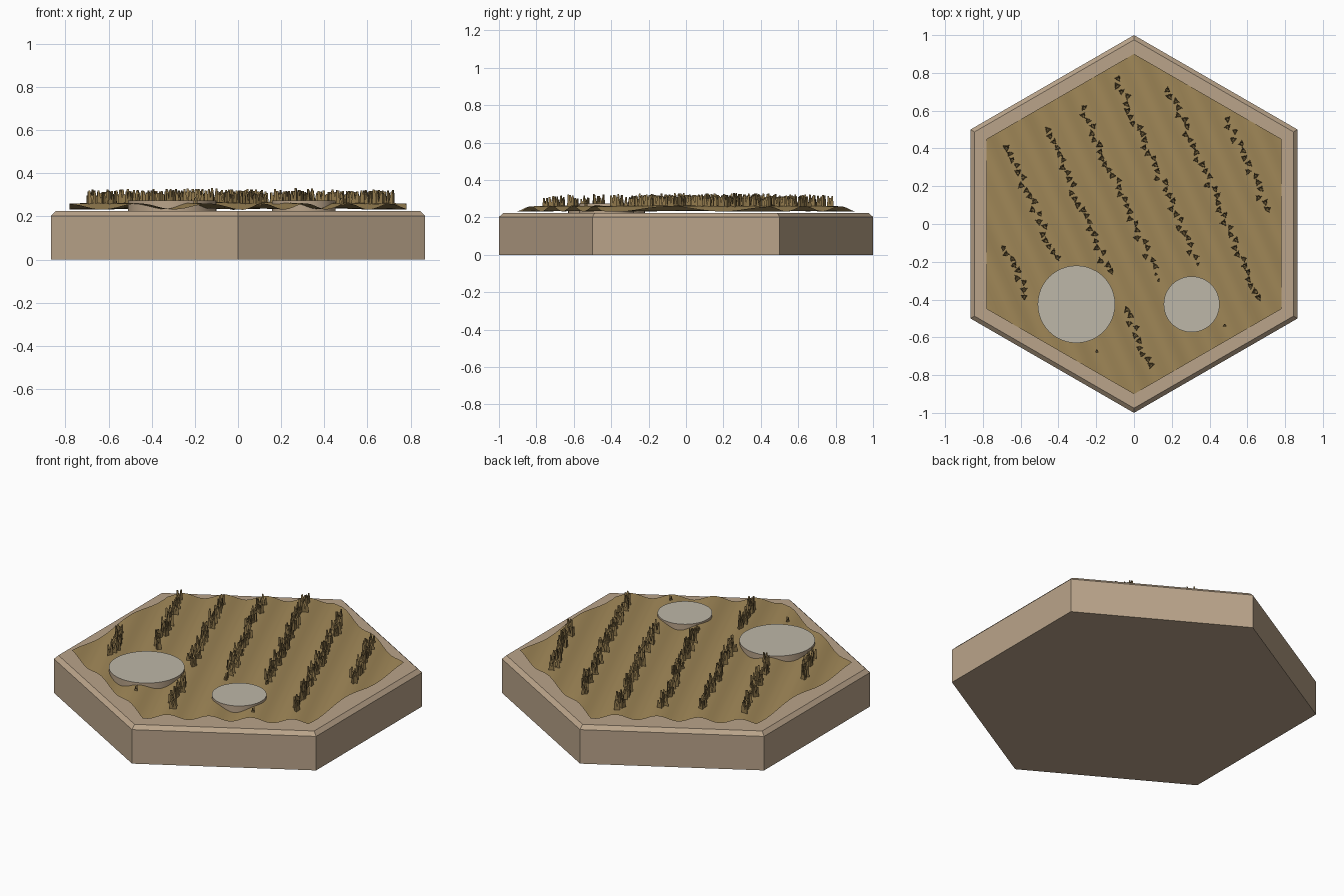
import bpy, bmesh, math, random
from mathutils import Vector

if "Cube" in bpy.data.objects:
    bpy.data.objects.remove(bpy.data.objects["Cube"])

random.seed(4)
TAU = math.tau
PITCH = 0.225                      # distance between furrow crests
ACROSS = Vector((0.916, 0.4, 0)).normalized()
ALONG = Vector((0.4, -0.916, 0)).normalized()


def srgb(*c):
    return [((v / 255 + 0.055) / 1.055) ** 2.4 for v in c] + [1]


def material(name, *c):
    m = bpy.data.materials.new(name)
    m.diffuse_color = srgb(*c)
    m.use_nodes = True
    m.node_tree.nodes["Principled BSDF"].inputs["Base Color"].default_value = m.diffuse_color
    return m


EARTH = material("tan earth", 186, 164, 138)
SOIL = material("golden soil", 161, 136, 88)
STRAW = material("dry straw", 145, 121, 76)
STONE = material("pale grey stone", 189, 183, 168)


def finish(bm, name, *mats):
    mesh = bpy.data.meshes.new(name)
    bm.to_mesh(mesh)
    bm.free()
    ob = bpy.data.objects.new(name, mesh)
    bpy.context.collection.objects.link(ob)
    for m in mats:
        mesh.materials.append(m)
    return ob


def stack(bm, rings, n, phase=0.0, centre=(0, 0)):
    """Closed solid through regular n-gons given as (radius, height)."""
    loops = [[bm.verts.new((centre[0] + r * math.cos(phase + TAU * i / n),
                            centre[1] + r * math.sin(phase + TAU * i / n), z))
              for i in range(n)] for r, z in rings]
    for a, b in zip(loops, loops[1:]):
        for i in range(n):
            j = (i + 1) % n
            bm.faces.new((a[i], a[j], b[j], b[i]))
    bm.faces.new(loops[0][::-1])
    return bm.faces.new(loops[-1])


def ground(p):
    """Height of the furrowed field."""
    wave = math.cos(TAU * p.dot(ACROSS) / PITCH)
    return 0.228 + 0.012 * max(0, 1 - p.length_squared) + 0.014 * (1 + wave)


# Hexagonal base with a chamfered top rim
bm = bmesh.new()
stack(bm, [(1, 0), (1, 0.203), (0.975, 0.225)], 6, math.pi / 2)
finish(bm, "hex_base", EARTH)

# Furrowed field: a grid lined up with the furrows, trimmed to a hexagon
bm = bmesh.new()
ns, nt = 90, 40
grid = [[bm.verts.new(ACROSS * (2 * i / ns - 1) + ALONG * (2 * j / nt - 1))
         for j in range(nt + 1)] for i in range(ns + 1)]
for i in range(ns):
    for j in range(nt):
        bm.faces.new((grid[i][j], grid[i][j + 1], grid[i + 1][j + 1], grid[i + 1][j]))
for k in range(6):
    d = Vector((math.cos(k * TAU / 6), math.sin(k * TAU / 6), 0))
    bmesh.ops.bisect_plane(bm, geom=bm.verts[:] + bm.edges[:] + bm.faces[:],
                           plane_co=d * 0.78, plane_no=d, clear_outer=True)
for v in bm.verts:
    v.co.z = ground(v.co)
bmesh.ops.recalc_face_normals(bm, faces=bm.faces[:])
if sum(f.normal.z for f in bm.faces) < 0:
    bmesh.ops.reverse_faces(bm, faces=bm.faces[:])
for f in bm.faces:
    f.smooth = True
finish(bm, "furrowed_field", SOIL)

# Two round stands with a pale top
for name, x, r in (("large_stand", -0.305, 0.205), ("small_stand", 0.305, 0.148)):
    bm = bmesh.new()
    top = stack(bm, [(r, 0.222), (r, 0.275)], 48, 0, (x, -0.425))
    for f in bm.faces:
        f.smooth = abs(f.normal.z) < 0.5 and len(f.verts) == 4
    top.material_index = 1
    finish(bm, name, EARTH, STONE)


def tuft(bm, p, size):
    """A few tapered three-sided blades leaning out from one root."""
    turn = random.uniform(0, TAU)
    for k in range(3):
        a = turn + TAU * k / 3 + random.uniform(-0.4, 0.4)
        out = Vector((math.cos(a), math.sin(a), 0))
        root = p + out * 0.008 * size
        tip = p + out * 0.013 * size
        z0 = ground(p) - 0.012
        z1 = ground(p) + random.uniform(0.036, 0.06) * size
        rings = []
        for c, z, w in ((root, z0, 0.013 * size), (tip, z1, 0.005 * size)):
            rings.append([bm.verts.new((c.x + w * math.cos(a + TAU * i / 3),
                                        c.y + w * math.sin(a + TAU * i / 3), z))
                          for i in range(3)])
        lo, hi = rings
        for i in range(3):
            j = (i + 1) % 3
            bm.faces.new((lo[i], lo[j], hi[j], hi[i]))
        bm.faces.new(hi)
        bm.faces.new(lo[::-1])


# Straw rows on the crests: crest number, start and end along the furrow
ROWS = [(-3, -0.16, 0.12), (-2, -0.64, 0.0), (-1, -0.64, 0.18), (-1, 0.40, 0.72),
        (0, -0.67, 0.25), (1, -0.74, 0.29), (2, -0.58, 0.62), (3, -0.31, 0.21)]
bm = bmesh.new()
for crest, t0, t1 in ROWS:
    n = round((t1 - t0) / 0.036)
    for i in range(n + 1):
        t = t0 + (t1 - t0) * i / n
        s = crest * PITCH + random.uniform(-0.018, 0.018)
        tuft(bm, ACROSS * s + ALONG * t, random.uniform(0.9, 1.1))
# Short stray tufts at the row ends
for crest, t in ((0, 0.29), (0, 0.325), (1, 0.33), (1, 0.685), (-2, 0.54)):
    tuft(bm, ACROSS * crest * PITCH + ALONG * t, 0.55)
finish(bm, "straw_rows", STRAW)
